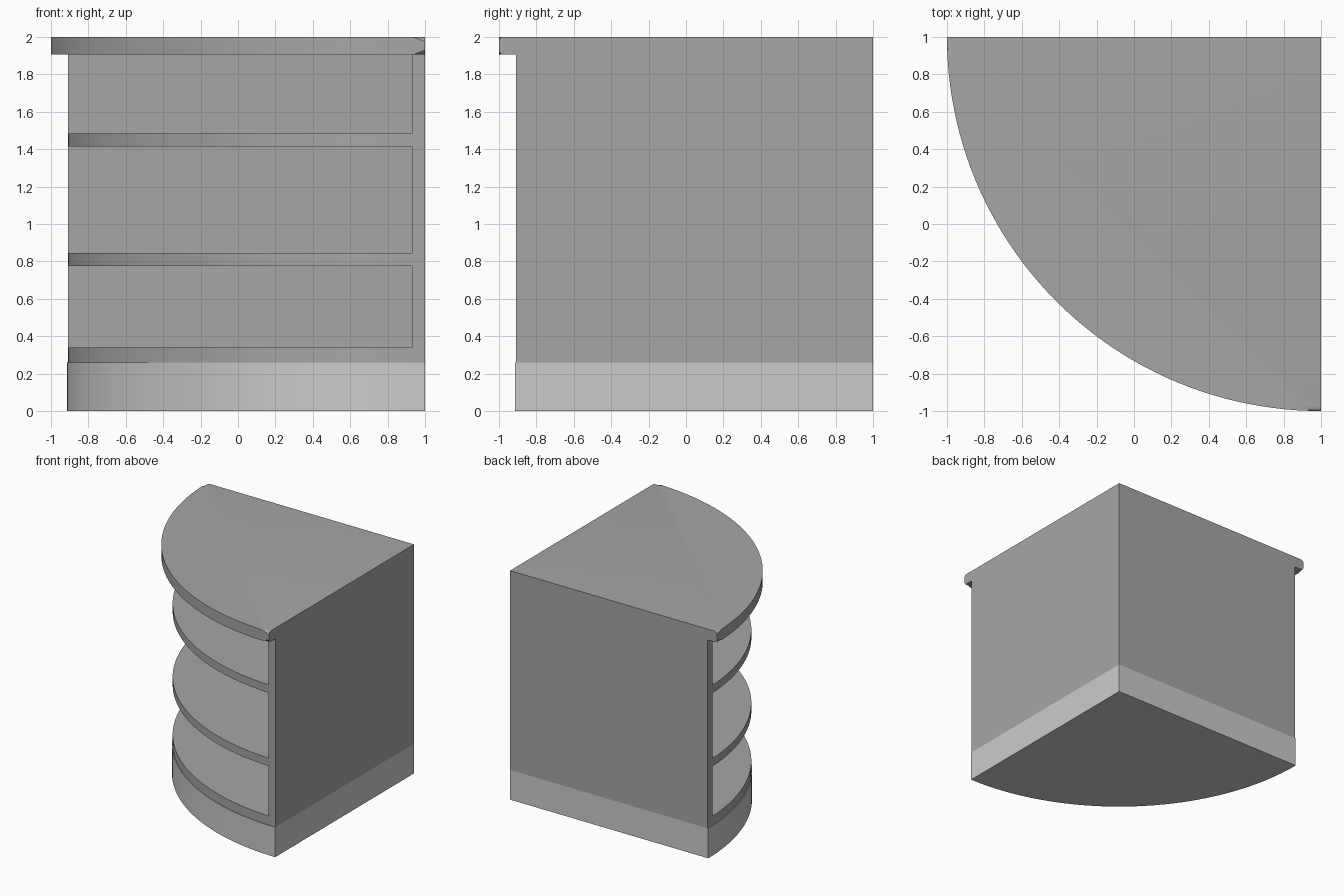
import bpy, bmesh, math

if "Cube" in bpy.data.objects:
    bpy.data.objects.remove(bpy.data.objects["Cube"])

CORNER = 1.0      # back right corner of the unit, x and y
SEGMENTS = 48     # facets along the quarter round front


def finish(bm, name):
    bmesh.ops.recalc_face_normals(bm, faces=bm.faces)
    mesh = bpy.data.meshes.new(name)
    bm.to_mesh(mesh)
    bm.free()
    obj = bpy.data.objects.new(name, mesh)
    bpy.context.collection.objects.link(obj)
    return obj


def activate(obj):
    bpy.ops.object.select_all(action='DESELECT')
    obj.select_set(True)
    bpy.context.view_layer.objects.active = obj


def quarter_round(name, radius, z0, z1, rounding=0.0):
    """Solid quarter disc around the back corner, optionally with a rounded front edge."""
    bm = bmesh.new()
    points = [(CORNER, CORNER)]
    for i in range(SEGMENTS + 1):
        a = math.pi + i / SEGMENTS * math.pi / 2
        points.append((CORNER + radius * math.cos(a), CORNER + radius * math.sin(a)))
    face = bm.faces.new([bm.verts.new((x, y, z0)) for x, y in points])
    lid = bmesh.ops.extrude_face_region(bm, geom=[face])["geom"]
    for v in lid:
        if isinstance(v, bmesh.types.BMVert):
            v.co.z = z1
    if rounding:
        def on_rim(v):
            return math.hypot(v.co.x - CORNER, v.co.y - CORNER) > radius * 0.99
        rim = [e for e in bm.edges if all(on_rim(v) for v in e.verts)
               and abs(e.verts[0].co.z - e.verts[1].co.z) < 1e-5]
        bmesh.ops.bevel(bm, geom=rim, offset=rounding, segments=4,
                        profile=0.5, affect='EDGES')
    return finish(bm, name)


# Carcass: back panel, side panel and three shelves in one piece
carcass = quarter_round("shelf_carcass", 1.91, 0.26, 1.905)

# Open compartments, cut right up to the inner panel faces
bm = bmesh.new()
inner, outer = 0.93, -1.3
for z0, z1 in ((0.34, 0.775), (0.845, 1.415), (1.485, 2.1)):
    box = bmesh.ops.create_cube(bm, size=1)["verts"]
    for v in box:
        v.co.x = inner if v.co.x > 0 else outer
        v.co.y = inner if v.co.y > 0 else outer
        v.co.z = z1 if v.co.z > 0 else z0
cutter = finish(bm, "compartment_cutter")
cutter.hide_render = True

cut = carcass.modifiers.new("compartments", 'BOOLEAN')
cut.operation = 'DIFFERENCE'
cut.solver = 'EXACT'
cut.object = cutter
activate(carcass)
bpy.ops.object.modifier_apply(modifier=cut.name)
bpy.data.objects.remove(cutter)

# Plinth and overhanging worktop
plinth = quarter_round("plinth", 1.915, 0.0, 0.26)
worktop = quarter_round("worktop", 2.0, 1.905, 2.0, rounding=0.025)

# Darker grey for everything above the plinth
dark = bpy.data.materials.new("dark_grey")
dark.diffuse_color = (0.38, 0.38, 0.38, 1)
dark.use_nodes = True
dark.node_tree.nodes["Principled BSDF"].inputs["Base Color"].default_value = dark.diffuse_color
for obj in (carcass, worktop):
    obj.data.materials.clear()
    obj.data.materials.append(dark)

# Smooth curved fronts with crisp edges
for obj in (carcass, plinth, worktop):
    activate(obj)
    bpy.ops.object.shade_smooth_by_angle(angle=math.radians(30))
